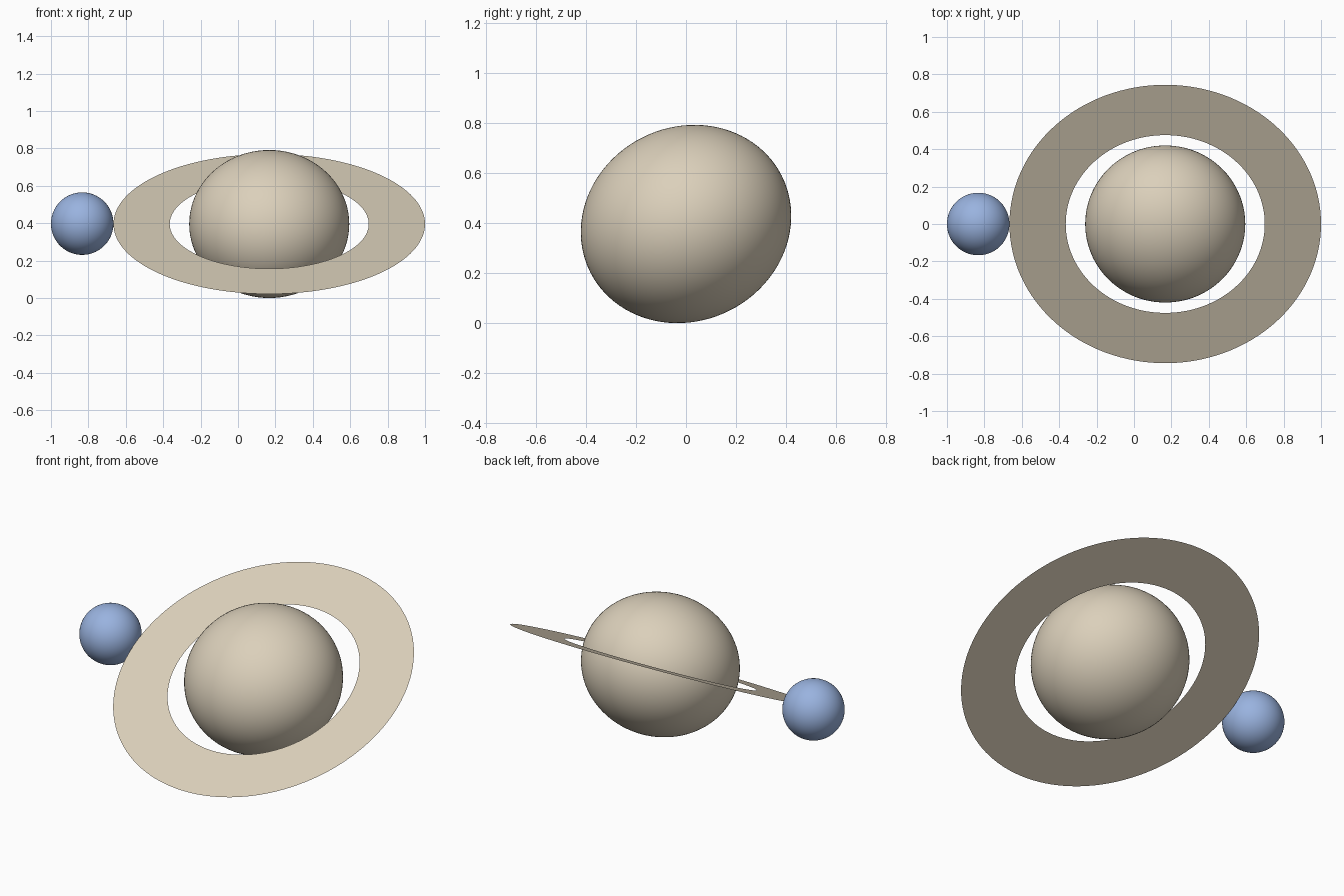
import bpy
import bmesh
import math

TILT = math.radians(26.7)
CENTRE = (0.167, 0, 0.396)

cube = bpy.data.objects.get("Cube")
if cube:
    bpy.data.objects.remove(cube, do_unlink=True)


def material(name, colour):
    mat = bpy.data.materials.new(name)
    mat.use_nodes = True
    mat.diffuse_color = (*colour, 1)
    mat.node_tree.nodes["Principled BSDF"].inputs["Base Color"].default_value = (*colour, 1)
    return mat


def add_object(name, bm, mat, location, tilt=0, smooth=True):
    mesh = bpy.data.meshes.new(name)
    for face in bm.faces:
        face.smooth = smooth
    bm.to_mesh(mesh)
    bm.free()
    mesh.materials.append(mat)
    obj = bpy.data.objects.new(name, mesh)
    obj.location = location
    obj.rotation_euler.x = tilt
    bpy.context.collection.objects.link(obj)
    return obj


def sphere(name, radius, mat, location, tilt=0, squash=1):
    bm = bmesh.new()
    bmesh.ops.create_uvsphere(bm, u_segments=96, v_segments=48, radius=radius)
    bmesh.ops.scale(bm, vec=(1, 1, squash), verts=bm.verts)
    return add_object(name, bm, mat, location, tilt)


def flat_ring(name, inner, outer, mat, location, tilt):
    bm = bmesh.new()
    for radius in (inner, outer):
        bmesh.ops.create_circle(bm, segments=128, radius=radius)
    bmesh.ops.bridge_loops(bm, edges=bm.edges[:])
    bmesh.ops.recalc_face_normals(bm, faces=bm.faces)
    bm.normal_update()
    # The sheet faces upward
    if sum(f.normal.z for f in bm.faces) < 0:
        bmesh.ops.reverse_faces(bm, faces=bm.faces)
    return add_object(name, bm, mat, location, tilt, smooth=False)


sand = material("pale sand", (0.71, 0.63, 0.495))
blue = material("soft blue", (0.32, 0.45, 0.74))

# Flattened planet, tilted with its ring
sphere("planet", 0.428, sand, CENTRE, TILT, squash=0.904)
flat_ring("planet_ring", 0.532, 0.833, sand, CENTRE, TILT)

# Moon touching the outer edge of the ring
sphere("moon", 0.167, blue, (-0.833, 0, 0.398))
